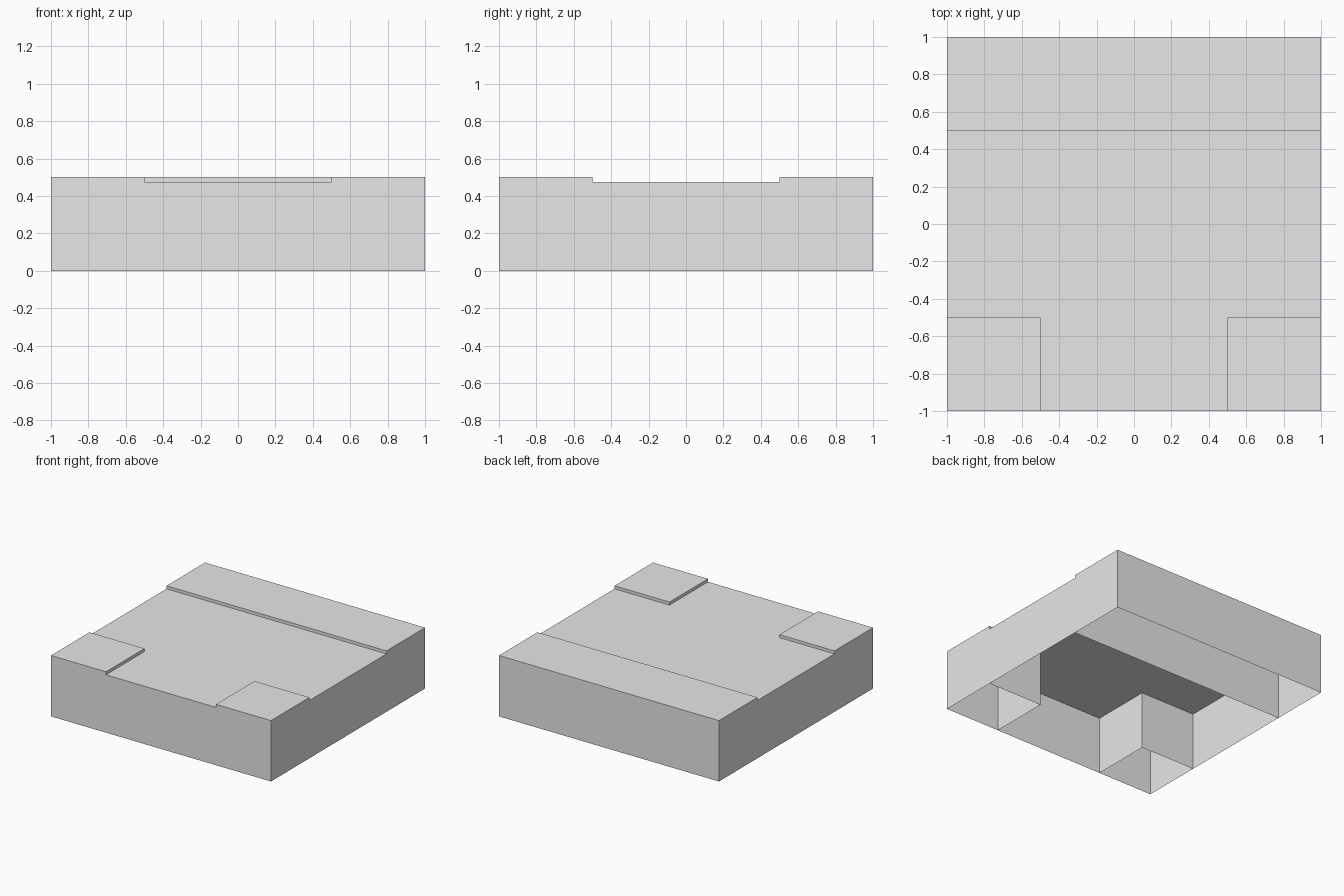
import bpy
import bmesh

HALF = 1.0      # outer half width of the tile
INNER = 0.5     # edge of the sunken area
KERB = 0.5      # height of the raised parts
ROAD = 0.475    # height of the sunken part

cube = bpy.data.objects.get("Cube")
if cube:
    bpy.data.objects.remove(cube, do_unlink=True)

grey = bpy.data.materials.new("plain_grey")
grey.use_nodes = True
colour = (0.8, 0.8, 0.8, 1.0)
grey.diffuse_color = colour
grey.node_tree.nodes["Principled BSDF"].inputs["Base Color"].default_value = colour


def on_border(face):
    c = face.calc_center_median()
    return max(abs(c.x), abs(c.y)) > HALF - 0.001


def open_shell(name, outline, height, border_walls_only=False):
    """Extrude an outline upwards into a thin shell that is open underneath."""
    bm = bmesh.new()
    base = bm.faces.new([bm.verts.new((x, y, 0)) for x, y in outline])
    grown = bmesh.ops.extrude_face_region(bm, geom=[base], use_keep_orig=True)
    top = [v for v in grown["geom"] if isinstance(v, bmesh.types.BMVert)]
    bmesh.ops.translate(bm, verts=top, vec=(0, 0, height))
    bmesh.ops.recalc_face_normals(bm, faces=bm.faces)
    bm.normal_update()
    drop = [f for f in bm.faces if f.normal.z < -0.5]
    if border_walls_only:
        drop += [f for f in bm.faces if abs(f.normal.z) < 0.5 and not on_border(f)]
    bmesh.ops.delete(bm, geom=drop, context="FACES")
    mesh = bpy.data.meshes.new(name)
    bm.to_mesh(mesh)
    bm.free()
    mesh.materials.append(grey)
    obj = bpy.data.objects.new(name, mesh)
    bpy.context.collection.objects.link(obj)
    return obj


def rectangle(x0, x1, y0, y1):
    return [(x0, y0), (x1, y0), (x1, y1), (x0, y1)]


# Raised strip along the back
open_shell("back_kerb", rectangle(-HALF, HALF, INNER, HALF), KERB)

# Raised blocks at the two front corners
open_shell("left_corner_kerb", rectangle(INNER, HALF, -HALF, -INNER), KERB)
open_shell("right_corner_kerb", rectangle(-HALF, -INNER, -HALF, -INNER), KERB)

# Sunken T-shaped surface; its inner walls are those of the raised parts
half_t = [(INNER, -HALF), (INNER, -INNER), (HALF, -INNER), (HALF, INNER)]
t_outline = half_t + [(-x, y) for x, y in reversed(half_t)]
open_shell("junction_surface", t_outline, ROAD, border_walls_only=True)
